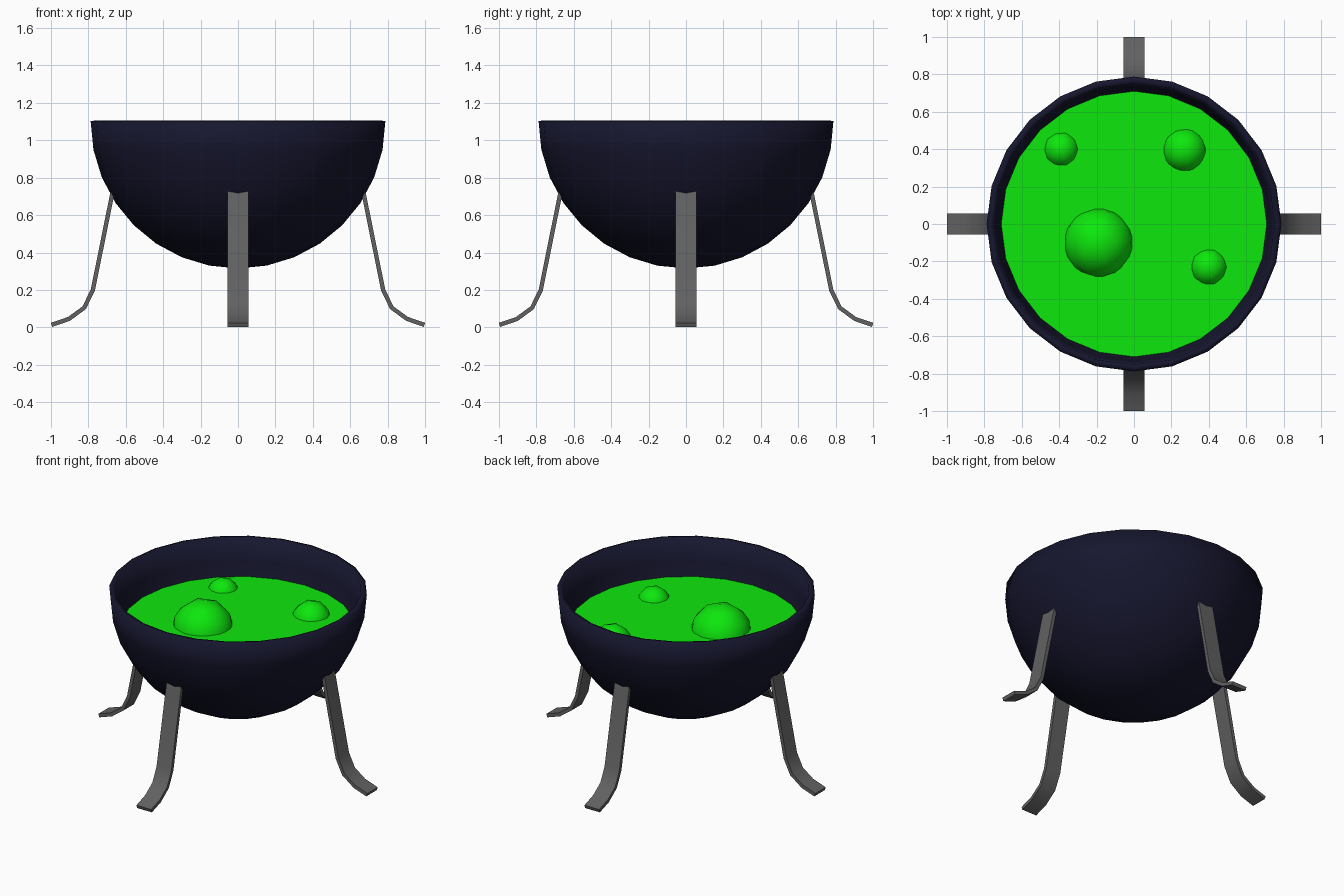
import bpy, bmesh, math
from mathutils import Vector, Matrix

if "Cube" in bpy.data.objects:
    bpy.data.objects.remove(bpy.data.objects["Cube"])


def material(name, rgb):
    m = bpy.data.materials.new(name)
    m.diffuse_color = (*rgb, 1)
    m.use_nodes = True
    m.node_tree.nodes["Principled BSDF"].inputs["Base Color"].default_value = m.diffuse_color
    return m


def add_object(name, bm, mat, angle=None):
    bmesh.ops.recalc_face_normals(bm, faces=bm.faces)
    me = bpy.data.meshes.new(name)
    bm.to_mesh(me)
    bm.free()
    me.materials.append(mat)
    ob = bpy.data.objects.new(name, me)
    bpy.context.collection.objects.link(ob)
    if angle:
        bpy.ops.object.select_all(action='DESELECT')
        bpy.context.view_layer.objects.active = ob
        ob.select_set(True)
        bpy.ops.object.shade_smooth_by_angle(angle=math.radians(angle))
    return ob


navy = material("dark_navy", (0.008, 0.008, 0.028))
iron = material("iron_grey", (0.12, 0.12, 0.12))
green = material("bright_green", (0.004, 0.8, 0.004))

RIM_Z, RADIUS, LIQUID_Z = 1.103, 0.788, 0.865

# Bowl: lower half of a sphere, thickened inwards
bm = bmesh.new()
bmesh.ops.create_uvsphere(bm, u_segments=24, v_segments=16, radius=RADIUS)
bmesh.ops.delete(bm, geom=[v for v in bm.verts if v.co.z > 0.01], context='VERTS')
bmesh.ops.translate(bm, verts=bm.verts, vec=(0, 0, RIM_Z))
bowl = add_object("bowl", bm, navy, 40)
wall = bowl.modifiers.new("wall", 'SOLIDIFY')
wall.thickness = 0.036
wall.offset = -1

# Liquid surface
bm = bmesh.new()
bmesh.ops.create_circle(bm, cap_ends=True, segments=24, radius=0.713,
                        matrix=Matrix.Translation((0, 0, LIQUID_Z)))
add_object("liquid", bm, green)

# Bubbles, slightly sunk into the liquid
bubbles = [(-0.19, -0.10, 0.193), (0.27, 0.395, 0.122),
           (-0.39, 0.40, 0.098), (0.40, -0.23, 0.103)]
for i, (x, y, r) in enumerate(bubbles):
    bm = bmesh.new()
    bmesh.ops.create_icosphere(bm, subdivisions=2, radius=r,
                               matrix=Matrix.Translation((x, y, LIQUID_Z - 0.037)))
    add_object(f"bubble_{i + 1}", bm, green, 60)

# Legs: flat bent strips whose tops run into the bowl wall
PATH = [Vector(p) for p in
        [(0.662, 0.765), (0.776, 0.2), (0.822, 0.105), (0.904, 0.045), (0.997, 0.0135)]]
HALF_WIDTH, HALF_THICK = 0.055, 0.0115


def leg(name, turn):
    bm = bmesh.new()
    rings = []
    for i, p in enumerate(PATH):
        before = (p - PATH[i - 1]).normalized() if i else Vector((0, 0))
        after = (PATH[i + 1] - p).normalized() if i < len(PATH) - 1 else Vector((0, 0))
        t = (before + after).normalized()
        n = Vector((-t.y, t.x)) * HALF_THICK
        rings.append([bm.verts.new((p.x + s * n.x, w * HALF_WIDTH, p.y + s * n.y))
                      for s, w in ((1, -1), (1, 1), (-1, 1), (-1, -1))])
    for a, b in zip(rings, rings[1:]):
        for k in range(4):
            bm.faces.new((a[k], a[(k + 1) % 4], b[(k + 1) % 4], b[k]))
    bm.faces.new(rings[0])
    bm.faces.new(rings[-1])
    bmesh.ops.rotate(bm, verts=bm.verts, matrix=Matrix.Rotation(turn, 3, 'Z'))
    add_object(name, bm, iron, 50)


for i, side in enumerate(("right", "back", "left", "front")):
    leg(side + "_leg", i * math.pi / 2)
